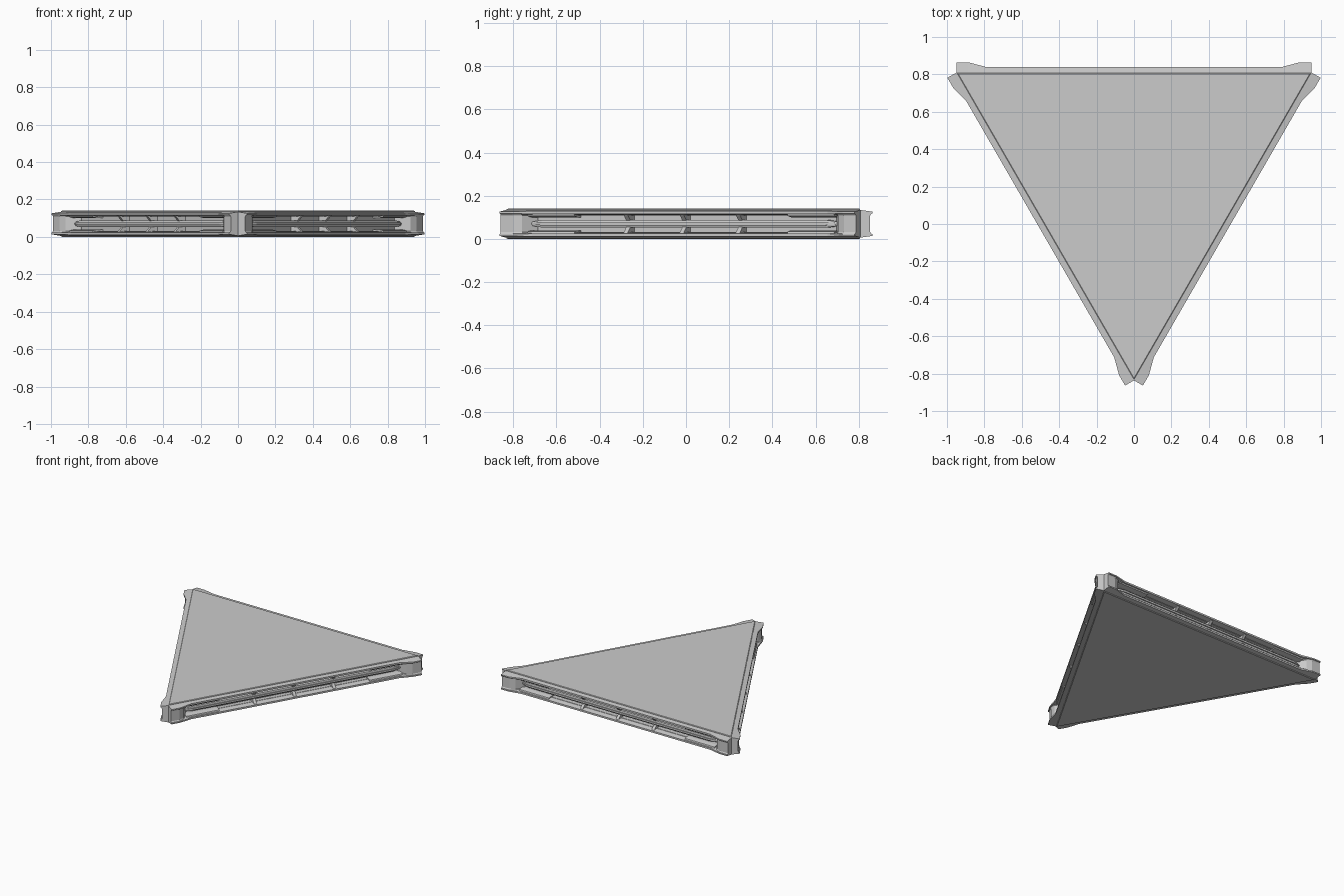
import bpy, bmesh
from math import sqrt, radians
from mathutils import Matrix, Vector

if "Cube" in bpy.data.objects:
    bpy.data.objects.remove(bpy.data.objects["Cube"])

HALF = 0.95                  # half the side of the triangular panel
A = HALF / sqrt(3)           # centre-to-edge distance
MID = 0.07                   # mid height; panel is symmetric above and below
YC = (A - 0.027) / 2         # triangle centre


def finish(bm, name):
    bmesh.ops.recalc_face_normals(bm, faces=bm.faces)
    me = bpy.data.meshes.new(name)
    bm.to_mesh(me)
    bm.free()
    ob = bpy.data.objects.new(name, me)
    bpy.context.collection.objects.link(ob)
    return ob


def loft(bm, rings):
    loops = [[bm.verts.new(p) for p in r] for r in rings]
    n = len(loops[0])
    for a, b in zip(loops, loops[1:]):
        for i in range(n):
            j = (i + 1) % n
            bm.faces.new((a[i], a[j], b[j], b[i]))
    bm.faces.new(loops[0])
    bm.faces.new(loops[-1])


def triangle_part(name, levels):
    """Stacked triangles: (edge distance, height) pairs."""
    bm = bmesh.new()
    loft(bm, [[(-d * sqrt(3), YC + d, z), (d * sqrt(3), YC + d, z),
               (0, YC - 2 * d, z)] for d, z in levels])
    return finish(bm, name)


def side_part(name, lofts, flip_u=False, flip_z=False):
    """Sections (u, [(v, h)...]) repeated on all three sides; h is from mid."""
    bm = bmesh.new()
    for k in range(3):
        rot = Matrix.Rotation(radians(120 * k), 3, 'Z')
        for su in ((1, -1) if flip_u else (1,)):
            for sz in ((1, -1) if flip_z else (1,)):
                for sections in lofts:
                    loft(bm, [[rot @ Vector((su * u, v, sz * h)) + Vector((0, YC, MID))
                               for v, h in prof] for u, prof in sections])
    return finish(bm, name)


def bar(u0, u1, prof):
    return [(u0, prof), (u1, prof)]


# Core and the two cover plates
triangle_part("core", [(0.505, 0.02), (0.505, 0.12)])
triangle_part("top_plate", [(A - 0.012, 0.108), (A - 0.002, 0.132),
                            (A - 0.002, 0.137), (A - 0.006, 0.14)])
triangle_part("bottom_plate", [(A - 0.006, 0), (A - 0.002, 0.003),
                               (A - 0.002, 0.008), (A - 0.012, 0.032)])


# Flared rim lips above and below the channel
def lip(u, inner, outer, top, low):
    return (u, [(inner, 0.064), (A, 0.064), (outer, top), (outer, low),
                (A, low - 0.006), (inner, low - 0.006)])


half = [(HALF, A - 0.004, A + 0.055, 0.056, 0.047),
        (0.885, 0.51, A + 0.055, 0.056, 0.047),
        (0.79, 0.48, A + 0.030, 0.059, 0.046)]
sections = [lip(*s) for s in half] + [lip(-s[0], *s[1:]) for s in reversed(half)]
side_part("rim_lip", [sections], flip_z=True)


# Corner blocks with a pinched waist, tapering into the channel
def block(u, inner, outer, bulge):
    return (u, [(inner, -0.054), (outer + bulge, -0.054), (outer, -0.038),
                (outer, 0.038), (outer + bulge, 0.054), (inner, 0.054)])


side_part("corner_block", [[block(HALF, A - 0.004, A + 0.044, 0.010),
                            block(0.885, 0.50, A + 0.044, 0.010),
                            block(0.845, 0.49, A + 0.028, 0.008),
                            block(0.80, 0.48, 0.512, 0.03)]], flip_u=True)

# Stepped centre rail with pointed ends
rail = [(0.49, -0.017), (A - 0.008, -0.017), (A - 0.004, -0.007), (A + 0.004, -0.007),
        (A + 0.004, 0.007), (A - 0.004, 0.007), (A - 0.008, 0.017), (0.49, 0.017)]
tip = [(min(v, 0.53), h * 0.4) for v, h in rail]
side_part("centre_rail", [[(-0.84, tip), (-0.76, rail), (0.76, rail), (0.84, tip)]])

# Sloped ledges framing the slots, and the small slot dividers
ledge = [(0.49, 0.046), (A + 0.022, 0.046), (A + 0.018, 0.036), (A - 0.012, 0.030),
         (0.49, 0.030)]
side_part("slot_end_ledge", [bar(0.57, 0.82, ledge)], flip_u=True, flip_z=True)
rib = [(0.49, 0.046), (A + 0.022, 0.046), (A - 0.006, 0.016), (0.49, 0.016)]
side_part("slot_divider", [[(u - 0.014, rib), (u + 0.008, rib)]
                           for u in (-0.3, 0.0, 0.3)], flip_z=True)
